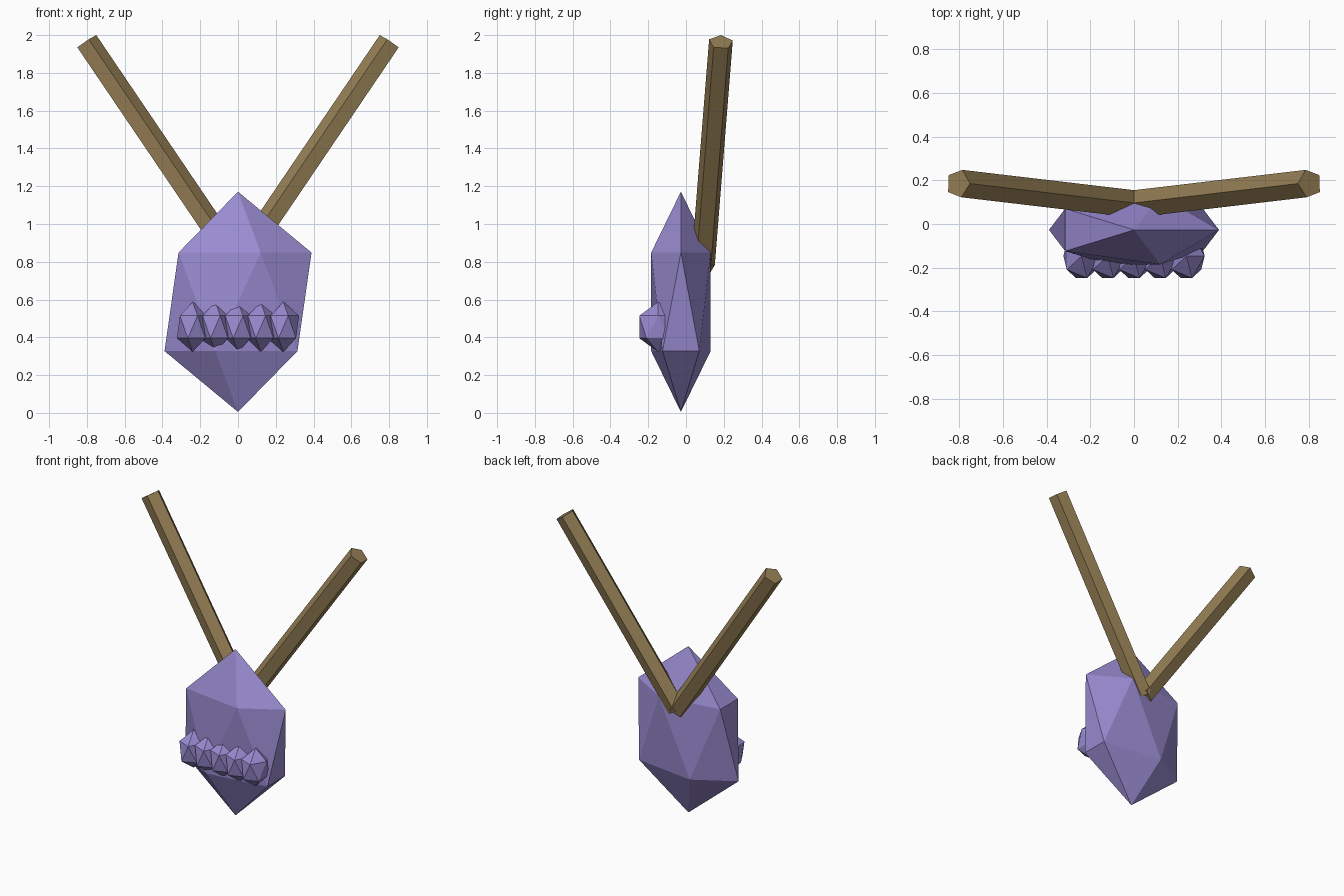
import bpy, bmesh, math
from mathutils import Vector, Matrix

if "Cube" in bpy.data.objects:
    bpy.data.objects.remove(bpy.data.objects["Cube"])


def material(name, rgb):
    m = bpy.data.materials.new(name)
    m.diffuse_color = (*rgb, 1)
    m.use_nodes = True
    m.node_tree.nodes["Principled BSDF"].inputs["Base Color"].default_value = m.diffuse_color
    return m


purple = material("purple_crystal", (0.32, 0.26, 0.64))
brown = material("brown_wood", (0.30, 0.21, 0.09))


def finish(bm, name, mat):
    bmesh.ops.recalc_face_normals(bm, faces=bm.faces)
    mesh = bpy.data.meshes.new(name)
    bm.to_mesh(mesh)
    bm.free()
    mesh.materials.append(mat)
    obj = bpy.data.objects.new(name, mesh)
    bpy.context.collection.objects.link(obj)
    return obj


def gem(name, center, size):
    """Twenty-sided stone stretched to the given radii."""
    bm = bmesh.new()
    bmesh.ops.create_icosphere(bm, subdivisions=1, radius=1)
    bm.transform(Matrix.Translation(center) @ Matrix.Diagonal((*size, 1)))
    return finish(bm, name, purple)


def pole(name, bottom, top, radius, side):
    """Five-sided rod with one edge turned towards the middle."""
    a, b = Vector(bottom), Vector(top)
    d = (b - a).normalized()
    u = Vector((-d.z, 0, d.x)).normalized() * side
    v = d.cross(u)
    bm = bmesh.new()
    rings = []
    for p in (a, b):
        ring = []
        for i in range(5):
            t = math.tau * i / 5
            ring.append(bm.verts.new(p + radius * (math.cos(t) * u + math.sin(t) * v)))
        rings.append(ring)
        bm.faces.new(ring)
    for i in range(5):
        j = (i + 1) % 5
        bm.faces.new((rings[0][i], rings[0][j], rings[1][j], rings[1][i]))
    return finish(bm, name, brown)


# Main body
gem("body", (0, -0.027, 0.588), (0.435, 0.185, 0.583))

# Row of small stones across the front
for i in range(5):
    gem(f"front_stone_{i + 1}", (0.12 * (i - 2), -0.147, 0.455), (0.093, 0.118, 0.133))

# Pair of poles spreading upwards behind the body
for side, label in ((1, "right"), (-1, "left")):
    pole(f"{label}_pole", (0, 0.09, 0.775), (side * 0.805, 0.185, 1.963), 0.066, side)
